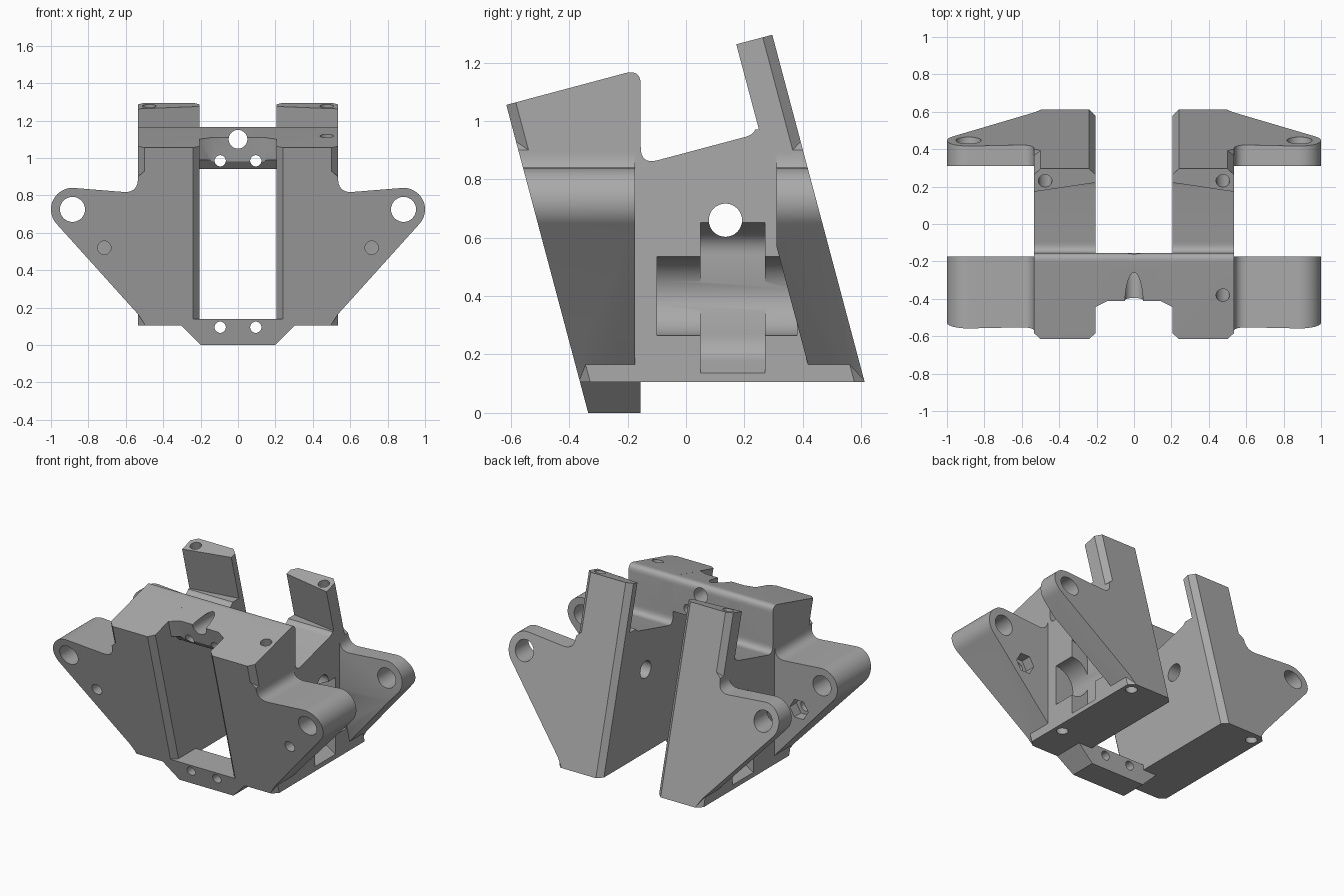
import bpy, bmesh
from math import sin, cos, radians
from mathutils import Vector

if "Cube" in bpy.data.objects:
    bpy.data.objects.remove(bpy.data.objects["Cube"])

grey = bpy.data.materials.new("plain_grey")
grey.use_nodes = True
grey.diffuse_color = (0.4, 0.4, 0.4, 1)
grey.node_tree.nodes["Principled BSDF"].inputs["Base Color"].default_value = (0.4, 0.4, 0.4, 1)

LEAN = 0.266                      # backward lean of the whole bracket


def front(z): return -0.335 - LEAN * z
def back(z): return 0.64 - LEAN * z


def prism(name, pts, axis, lo, hi, lean=0.0):
    """Extrude a 2D outline along an axis; a lean shears it in y with height."""
    bm = bmesh.new()
    rings = []
    for d in (lo, hi):
        place = {"x": lambda a, b: (d, a, b),
                 "y": lambda a, b: (a, d, b),
                 "z": lambda a, b: (a, b - lean * d, d)}[axis]
        rings.append([bm.verts.new(place(*p)) for p in pts])
    n = len(pts)
    bm.faces.new(rings[0])
    bm.faces.new(rings[1])
    for i in range(n):
        j = (i + 1) % n
        bm.faces.new((rings[0][i], rings[0][j], rings[1][j], rings[1][i]))
    bmesh.ops.recalc_face_normals(bm, faces=bm.faces)
    mesh = bpy.data.meshes.new(name)
    bm.to_mesh(mesh)
    bm.free()
    mesh.materials.append(grey)
    ob = bpy.data.objects.new(name, mesh)
    bpy.context.collection.objects.link(ob)
    return ob


def arc(cx, cy, r, a0=0, a1=360, n=32):
    full = a1 - a0 == 360
    steps = n if full else n - 1
    angles = [radians(a0 + (a1 - a0) * i / steps) for i in range(n)]
    return [(cx + r * cos(a), cy + r * sin(a)) for a in angles]


def rounded(pts, n=10):
    """Outline whose points may carry a third value, the corner rounding."""
    out = []
    for i, p in enumerate(pts):
        c = Vector(p[:2])
        if len(p) < 3:
            out.append(c)
            continue
        a = c + (Vector(pts[i - 1][:2]) - c).normalized() * p[2]
        b = c + (Vector(pts[(i + 1) % len(pts)][:2]) - c).normalized() * p[2]
        for k in range(n + 1):
            t = k / n
            out.append(a * (1 - t) ** 2 + c * 2 * t * (1 - t) + b * t * t)
    return out


def bake(ob):
    graph = bpy.context.evaluated_depsgraph_get()
    mesh = bpy.data.meshes.new_from_object(ob.evaluated_get(graph))
    ob.modifiers.clear()
    ob.data = mesh


def combine(ob, other, mode="DIFFERENCE"):
    mod = ob.modifiers.new("bool", "BOOLEAN")
    mod.operation, mod.solver, mod.object = mode, "EXACT", other
    bake(ob)
    bpy.data.objects.remove(other)
    return ob


# Side block: leaning cheek with the front tower and the rear arm
block = prism("bracket_body", rounded([
    (front(0.105), 0.105), (back(0.105), 0.105), (back(1.295), 1.295),
    (0.17, 1.262), (0.251, 0.958, 0.05), (-0.155, 0.85, 0.06),
    (-0.155, 1.178, 0.055), (front(1.055), 1.055)]), "x", 0.205, 0.535)

# Chamfers along the leaning edges, and the tapered face of the rear arm
for x_edge, x_far in ((0.25, 0.19), (0.49, 0.55)):
    for y, dy in ((-0.345, 0.06), (0.65, -0.06)):
        combine(block, prism("chamfer", [(x_edge, y), (x_far, y), (x_far, y + dy)],
                             "z", -0.1, 1.4, LEAN))
combine(block, prism("arm_taper", [(0.56, 0.504), (0.19, 0.563), (0.19, 0.44), (0.56, 0.44)],
                     "z", 0.97, 1.4, LEAN))

# Outer pocket: a lengthwise round trough with a wider rounded recess
combine(block, prism("trough", arc(0.5355, 0.4, 0.135), "y", -0.1, 0.38))
combine(block, prism("recess", rounded([(0.58, 0.11), (0.41, 0.21, 0.06),
                                        (0.41, 0.6, 0.06), (0.58, 0.67)]), "y", 0.05, 0.27))

# Ears: rounded lugs trimmed to the front and rear slabs
lug = rounded([(0.4, 0.105), (0.495, 0.105), (0.535, 0.165)]
              + arc(0.885, 0.725, 0.115, -42, 94, 20)
              + [(0.535, 0.812, 0.08), (0.535, 0.9), (0.5, 0.93), (0.4, 0.93)])


def front_slab(y_back):
    return prism("slab", [(front(0), 0), (y_back, 0), (y_back, 1.2), (front(1.2), 1.2)],
                 "x", -2, 2)


front_ear = prism("front_ear", lug, "y", -0.8, 0)
combine(front_ear, front_slab(-0.175), "INTERSECT")
combine(front_ear, prism("screw", arc(0.715, 0.52, 0.036), "y", -0.9, 0.1))
combine(front_ear, prism("nut", arc(0.715, 0.52, 0.068, n=6), "y", -0.245, 0))

rear_ear = prism("rear_ear", lug, "y", 0, 0.8)
combine(rear_ear, prism("slab", [(0.31, 1), (0.31, 0.57), (0.462, 0), (back(0), 0), (back(1), 1)],
                        "x", -2, 2), "INTERSECT")
for ear in (front_ear, rear_ear):
    combine(ear, prism("pivot", arc(0.885, 0.725, 0.067), "y", -1, 1))
    combine(block, ear, "UNION")

# Cross hole through the cheek and the long hole down the rear arm
combine(block, prism("cross_hole", arc(0.135, 0.66, 0.057), "x", 0, 1))
combine(block, prism("arm_hole", arc(0.475, 0.23 + LEAN * 1.28, 0.036), "z", -0.1, 1.5, LEAN))

# Mirror to the other side
block.modifiers.new("mirror", "MIRROR")
bake(block)

# Upper bridge joining the two front towers
bridge = prism("bridge", rounded([
    (-0.6, 1.0587), (-0.6, 0.99), (-0.385, 0.99), (-0.335, 0.94),
    (-0.155, 0.94), (-0.155, 1.178, 0.055)]), "x", -0.3, 0.3)
half = [(0.14, -0.116), (0.205, -0.151), (0.29, -0.151), (0.29, 0.5)]
combine(bridge, prism("bridge_plan", half + [(-x, y) for x, y in reversed(half)],
                      "z", 0.5, 1.4, LEAN), "INTERSECT")

# Lower bar joining the feet
half = [(0.2, 0), (0.305, 0.105), (0.26, 0.14)]
bar = prism("lower_bar", half + [(-x, z) for x, z in reversed(half)], "y", -0.6, 0)
combine(bar, front_slab(-0.155), "INTERSECT")

for part in (bridge, bar):
    combine(block, part, "UNION")

# Cable hole, small screw holes, and the single long hole in the left tower
for x, z, r in ((0, 1.1, 0.05), (0.095, 0.985, 0.03), (-0.095, 0.985, 0.03),
                (0.095, 0.095, 0.03), (-0.095, 0.095, 0.03)):
    combine(block, prism("hole", arc(x, z, r), "y", -0.8, 0))
combine(block, prism("tower_hole", arc(0.475, -0.38 + LEAN * 1.115, 0.036),
                     "z", -0.1, 1.4, LEAN))

# Smooth the round surfaces, keep the edges sharp
bpy.ops.object.select_all(action="DESELECT")
block.select_set(True)
bpy.context.view_layer.objects.active = block
bpy.ops.object.shade_smooth_by_angle(angle=radians(30))
